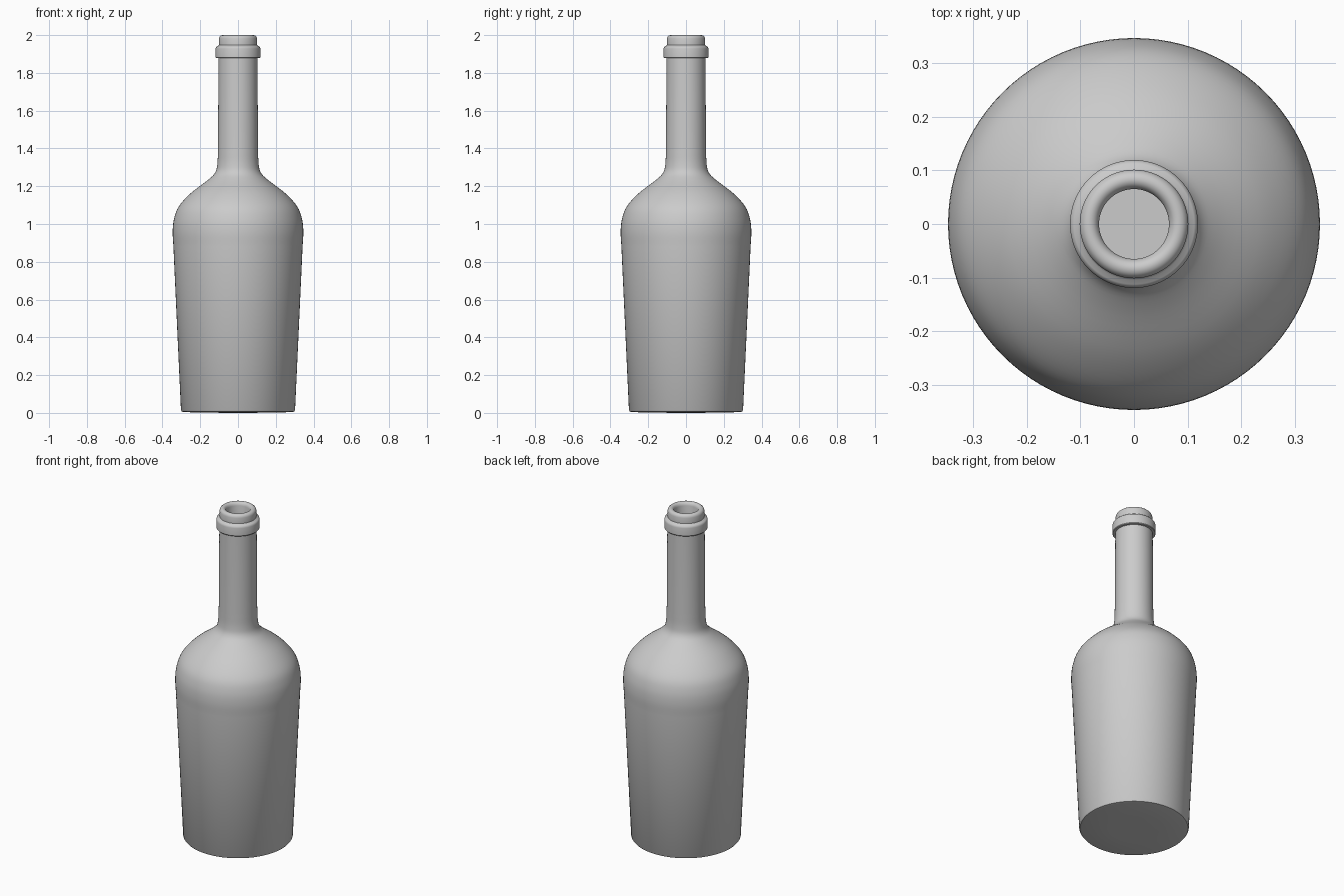
import bpy, bmesh, math
from mathutils import Vector

if "Cube" in bpy.data.objects:
    bpy.data.objects.remove(bpy.data.objects["Cube"])


def smooth_curve(pts, steps=5):
    """Catmull-Rom curve through (radius, height) points."""
    p = [Vector(q) for q in pts]
    p = [2 * p[0] - p[1]] + p + [2 * p[-1] - p[-2]]
    out = []
    for a, b, c, d in zip(p, p[1:], p[2:], p[3:]):
        for i in range(steps):
            t = i / steps
            out.append(0.5 * (2 * b + (c - a) * t + (2 * a - 5 * b + 4 * c - d) * t ** 2
                              + (3 * b - a - 3 * c + d) * t ** 3))
    return [tuple(v) for v in out] + [tuple(pts[-1])]


def lathe(name, profile, sides=96):
    bm = bmesh.new()
    verts = [bm.verts.new((r, 0, z)) for r, z in profile]
    edges = [bm.edges.new(pair) for pair in zip(verts, verts[1:])]
    bmesh.ops.spin(bm, geom=verts + edges, cent=(0, 0, 0), axis=(0, 0, 1),
                   angle=math.tau, steps=sides)
    bmesh.ops.remove_doubles(bm, verts=bm.verts, dist=1e-5)
    bmesh.ops.recalc_face_normals(bm, faces=bm.faces)
    mesh = bpy.data.meshes.new(name)
    bm.to_mesh(mesh)
    bm.free()
    obj = bpy.data.objects.new(name, mesh)
    bpy.context.collection.objects.link(obj)
    bpy.context.view_layer.objects.active = obj
    obj.select_set(True)
    bpy.ops.object.shade_smooth_by_angle(angle=math.radians(35))
    return obj


# Base and tapered body
base = [(0, 0), (0.14, 0.001), (0.285, 0.004), (0.297, 0.007), (0.302, 0.014)]
# Rounded shoulder sweeping into the neck
shoulder = smooth_curve([(0.342, 0.88), (0.346, 0.96), (0.338, 1.03), (0.312, 1.095),
                         (0.249, 1.164), (0.159, 1.233), (0.121, 1.272), (0.109, 1.32),
                         (0.106, 1.40)])
# Collar ring and lip
collar = [(0.103, 1.878), (0.116, 1.878), (0.119, 1.882), (0.119, 1.928),
          (0.117, 1.936), (0.112, 1.941), (0.104, 1.944), (0.101, 1.948)]
lip = [(0.101, 1.982), (0.098, 1.992), (0.091, 1.998), (0.083, 2.0),
       (0.075, 1.998), (0.068, 1.991), (0.065, 1.98)]
# Hollow inside, following the outer wall
inner = [(0.065, 1.40)] + [(max(r - 0.035, 0.065), z - 0.02) for r, z in reversed(shoulder[:-1])]
inner += [(0.267, 0.06), (0.255, 0.04), (0, 0.04)]

lathe("bottle", base + shoulder + collar + lip + inner)
